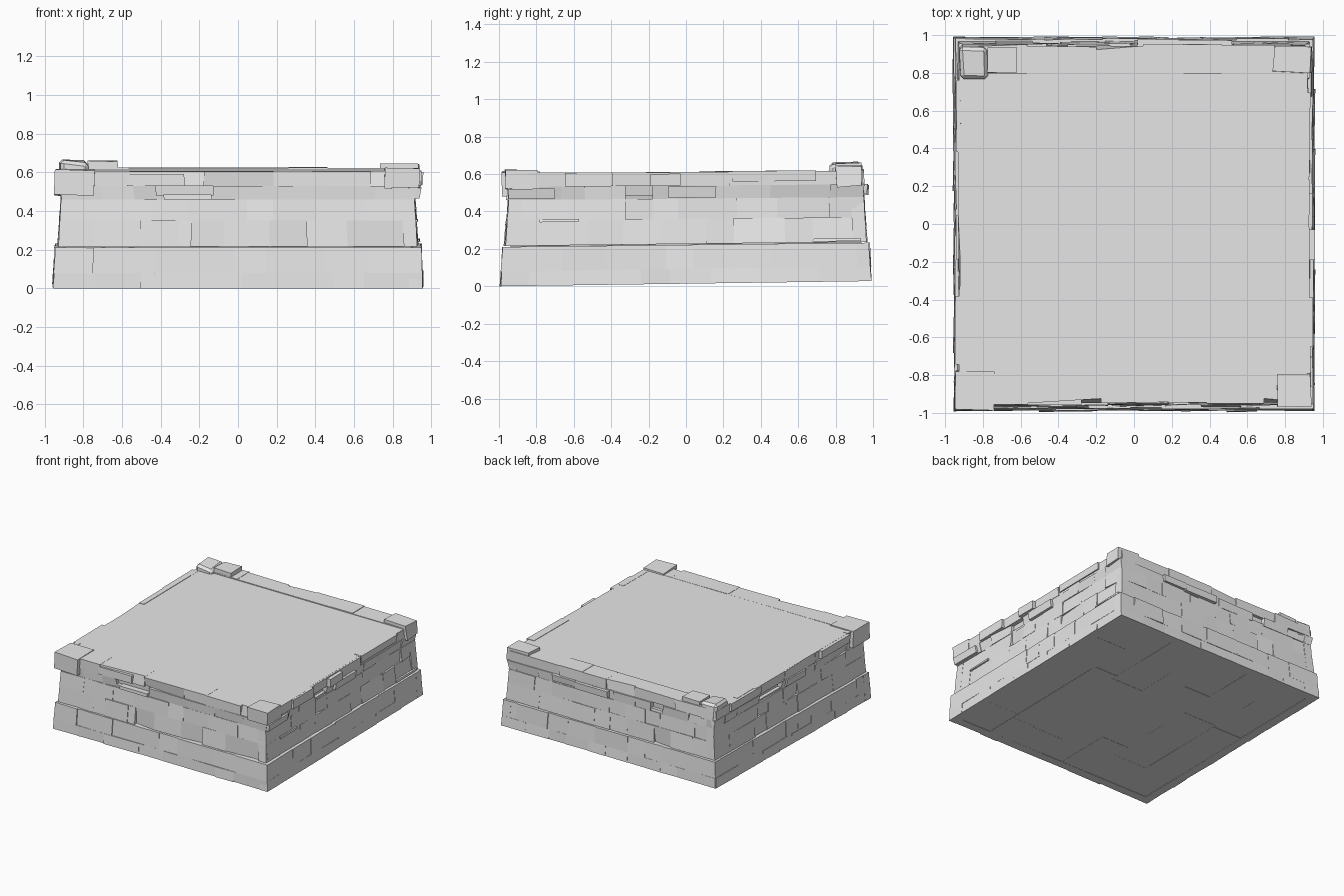
import bpy
import bmesh
import random
from mathutils import Vector

random.seed(11)
if "Cube" in bpy.data.objects:
    bpy.data.objects.remove(bpy.data.objects["Cube"], do_unlink=True)

stone = bpy.data.materials.new("grey stone")
stone.use_nodes = True
GREY = (0.8, 0.8, 0.8, 1)
stone.diffuse_color = GREY
stone.node_tree.nodes["Principled BSDF"].inputs["Base Color"].default_value = GREY

# Wall profile: height, half width in x, half depth in y
PROFILE = [(0, .955, .99), (.21, .945, .977), (.215, .928, .965),
           (.46, .912, .948), (.53, .925, .952), (.7, .93, .952)]
BOX_FACES = [(0, 1, 3, 2), (4, 6, 7, 5), (0, 4, 5, 1),
             (2, 3, 7, 6), (0, 2, 6, 4), (1, 5, 7, 3)]


def half(z):
    z = max(0, z)
    for (za, xa, ya), (zb, xb, yb) in zip(PROFILE, PROFILE[1:]):
        if z <= zb:
            t = (z - za) / (zb - za)
            return xa + (xb - xa) * t, ya + (yb - ya) * t
    return PROFILE[-1][1:]


def settle(p):
    """Gentle sinking of the whole block toward the front."""
    x, y, z = p
    return Vector((x, y, z + .014 * (1 + y) * (1 - .8 * z)))


def finish(bm, name):
    bmesh.ops.recalc_face_normals(bm, faces=bm.faces)
    mesh = bpy.data.meshes.new(name)
    bm.to_mesh(mesh)
    bm.free()
    mesh.materials.append(stone)
    obj = bpy.data.objects.new(name, mesh)
    bpy.context.collection.objects.link(obj)
    return obj


def add_box(bm, points):
    verts = [bm.verts.new(settle(p)) for p in points]
    for f in BOX_FACES:
        bm.faces.new([verts[i] for i in f])


def wall_point(side, u, z, out):
    """Point on a wall: u runs -1..1 along it, out is the distance past the profile."""
    hx, hy = half(z)
    if side in ("front", "back"):
        return u * hx, (hy + out) * (-1 if side == "front" else 1), z
    return (hx + out) * (-1 if side == "right" else 1), u * hy, z


def brick(bm, side, u0, u1, z0, z1, depth=.07, out=0, rough=.004, chip=False):
    pts = []
    worn = random.randrange(4) if chip else -1
    for iu, u in enumerate((u0, u1)):
        for iz, z in enumerate((z0, z1)):
            drop = -.018 if worn == iu * 2 + iz else 0
            outer = out + drop + random.uniform(-rough, rough)
            pts.append(wall_point(side, u, z, -depth))
            pts.append(wall_point(side, u, z, outer))
    add_box(bm, pts)


# Solid core, set back behind the bricks
bm = bmesh.new()
rings = []
for z in (.005, .21, .215, .46, .53, .6):
    hx, hy = (h - .035 for h in half(z))
    rings.append([bm.verts.new(settle((sx * hx, sy * hy, z)))
                  for sx, sy in ((-1, -1), (1, -1), (1, 1), (-1, 1))])
for a, b in zip(rings, rings[1:]):
    for i in range(4):
        j = (i + 1) % 4
        bm.faces.new((a[i], a[j], b[j], b[i]))
bm.faces.new(rings[0])
bm.faces.new(rings[-1])
finish(bm, "solid_core")

# Brick courses, with some stones missing from the joint under the rim
COURSES = [(0, .08), (.08, .21), (.215, .35), (.35, .46), (.46, .53)]
MISSING = {"front": (-.46, -.14), "left": (-.34, -.19),
           "back": (-.5, -.38), "right": (.1, .4)}


def split(lo, hi, shortest, longest):
    cuts = [lo]
    while hi - cuts[-1] > longest:
        cuts.append(cuts[-1] + random.uniform(shortest, longest))
    if hi - cuts[-1] < shortest * .5 and len(cuts) > 1:
        cuts.pop()
    return list(zip(cuts, cuts[1:] + [hi]))


for side, (gap0, gap1) in MISSING.items():
    bm = bmesh.new()
    for row, (z0, z1) in enumerate(COURSES):
        spans = split(-1, 1, .13, .34)
        if row == 4:
            spans = split(-1, gap0, .13, .3) + split(gap1, 1, .13, .3)
            # thin sunken sill left inside the gap
            brick(bm, side, gap0, gap1, z0, z0 + .02, out=-.008)
        for u0, u1 in spans:
            brick(bm, side, u0, u1, z0, z1, out=random.uniform(-.003, .004),
                  chip=row > 1 and random.random() < .2)
    finish(bm, side + "_wall_bricks")

# Rim stones along the top edge
for side in MISSING:
    bm = bmesh.new()
    wide = side in ("front", "back")
    for u0, u1 in split(-.98, .98, .2, .5):
        lift = random.uniform(0, .006) + (.006 if side == "back" else 0)
        brick(bm, side, u0, u1, .53, .602 + lift, depth=.155 if wide else .04,
              out=random.uniform(-.012, .004), chip=random.random() < .4)
    finish(bm, side + "_rim_stones")

# Stones that stand proud of the walls: side, ends, heights, depth, projection
PROUD = [("front", -.55, -.33, .215, .35, .07, .008),
         ("front", -.42, -.15, .46, .485, .07, .012),
         ("front", -.62, -.3, .53, .59, .1, .008),
         ("left", -1, -.74, .465, .52, .07, .025),
         ("left", -.68, -.41, .53, .604, .08, .022),
         ("left", -.2, -.03, .53, .595, .08, .03),
         ("left", -.1, .17, .465, .525, .07, .022),
         ("left", .26, .73, .55, .607, .06, .004),
         ("left", .7, .97, .22, .235, .07, .012),
         ("left", -.82, -.6, .34, .355, .07, .01),
         ("back", .02, .34, .47, .525, .07, .025),
         ("back", .34, .56, .48, .53, .07, .02),
         ("right", -.78, -.4, .54, .603, .05, .02),
         ("right", -.2, .05, .47, .53, .07, .014),
         ("right", .4, .8, .54, .605, .04, .012)]
bm = bmesh.new()
for side, u0, u1, z0, z1, depth, out in PROUD:
    brick(bm, side, u0, u1, z0, z1, depth, out, rough=.003)
finish(bm, "proud_stones")


# Corner stones on the rim
def corner_stone(name, lo, hi, rough=.008, bevel=0):
    bm = bmesh.new()
    add_box(bm, [[c + random.uniform(-rough, rough) for c in (x, y, z)]
                 for x in (lo[0], hi[0]) for y in (lo[1], hi[1]) for z in (lo[2], hi[2])])
    obj = finish(bm, name)
    if bevel:
        mod = obj.modifiers.new("worn edges", "BEVEL")
        mod.width, mod.segments = bevel, 1


corner_stone("front_right_corner_stone", (-.95, -.985, .48), (-.74, -.78, .61), .006)
corner_stone("front_left_corner_stone", (.76, -.965, .52), (.935, -.79, .618), .006)
corner_stone("back_left_corner_stone", (.74, .8, .52), (.94, .945, .625), .01)
corner_stone("back_right_corner_stone", (-.925, .77, .5), (-.77, .945, .645), .012, .018)
corner_stone("back_right_raised_stone", (-.775, .8, .52), (-.62, .935, .645), .003)

# Paving on the underside
bm = bmesh.new()
for x0, x1 in split(-.9, .9, .2, .35):
    for y0, y1 in split(-.93, .93, .25, .5):
        z = random.uniform(0, .004)
        add_box(bm, [(x, y, h) for x in (x0, x1) for y in (y0, y1) for h in (z, .02)])
finish(bm, "underside_slabs")

# Flat floor slab between the rims
bm = bmesh.new()
add_box(bm, [(x, y, z) for x in (-.92, .915) for y in (-.8, .8) for z in (.57, .604)])
finish(bm, "top_floor")
